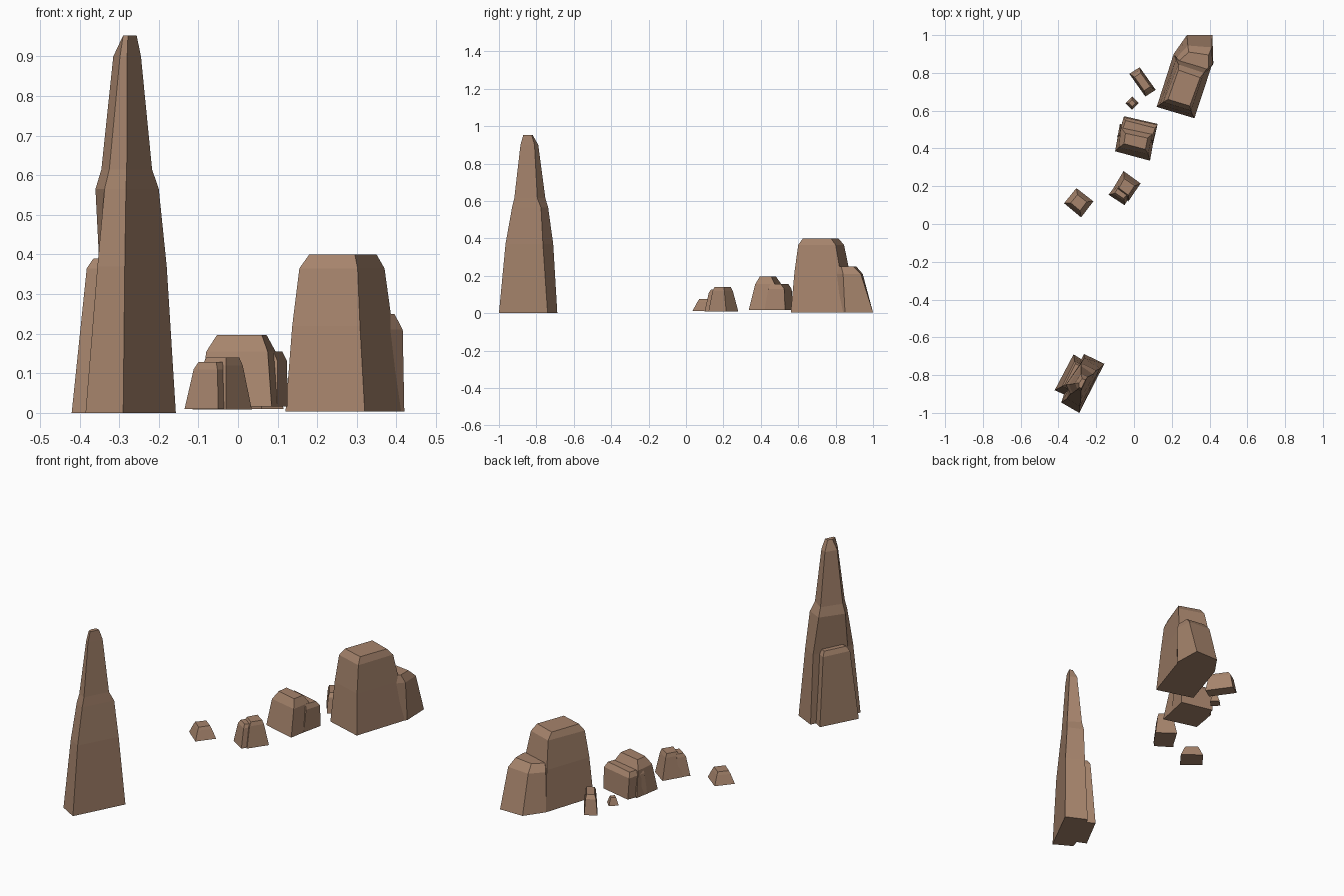
import bpy, bmesh

rock = bpy.data.materials.new("sandstone")
rock.diffuse_color = (0.38, 0.23, 0.15, 1)


def loft(name, *levels):
    """Closed stone from stacked outlines: (z, [(x, y), ...]), counter-clockwise."""
    bm = bmesh.new()
    rings = [[bm.verts.new((x, y, z)) for x, y in pts] for z, pts in levels]
    n = len(rings[0])
    for a, b in zip(rings, rings[1:]):
        for i in range(n):
            j = (i + 1) % n
            bm.faces.new((a[i], a[j], b[j], b[i]))
    bm.faces.new(rings[0][::-1])
    bm.faces.new(rings[-1])
    bmesh.ops.recalc_face_normals(bm, faces=bm.faces)
    me = bpy.data.meshes.new(name)
    bm.to_mesh(me)
    bm.free()
    me.materials.append(rock)
    ob = bpy.data.objects.new(name, me)
    bpy.context.collection.objects.link(ob)
    return ob


def taper(name, base, *steps):
    """Stone whose base outline shrinks about its centre: steps are (z, scale)."""
    cx = sum(p[0] for p in base) / len(base)
    cy = sum(p[1] for p in base) / len(base)
    return loft(name, *[(z, [(cx + (x - cx) * s, cy + (y - cy) * s) for x, y in base])
                        for z, s in steps])


def fuse(body, ledge):
    """Union the ledge into the body and drop the ledge object."""
    mod = body.modifiers.new("fuse", 'BOOLEAN')
    mod.operation, mod.object, mod.solver = 'UNION', ledge, 'EXACT'
    dg = bpy.context.evaluated_depsgraph_get()
    me = bpy.data.meshes.new_from_object(body.evaluated_get(dg))
    body.modifiers.clear()
    body.data = me
    bpy.data.objects.remove(ledge)


# tall spire with a buttress on its left side
spire = loft(
    "spire",
    (0, [(-.385, -.945), (-.29, -1), (-.157, -.74), (-.265, -.688), (-.37, -.90)]),
    (.37, [(-.355, -.925), (-.286, -.965), (-.18, -.765), (-.265, -.71), (-.35, -.885)]),
    (.565, [(-.337, -.90), (-.283, -.93), (-.20, -.775), (-.28, -.737), (-.36, -.85)]),
    (.615, [(-.325, -.895), (-.281, -.918), (-.217, -.795), (-.28, -.752), (-.345, -.85)]),
    (.90, [(-.298, -.875), (-.28, -.885), (-.245, -.81), (-.28, -.79), (-.315, -.845)]),
    (.953, [(-.29, -.865), (-.278, -.87), (-.256, -.825), (-.275, -.82), (-.29, -.84)]))
fuse(spire, loft(
    "buttress",
    (0, [(-.42, -.88), (-.33, -.92), (-.24, -.74), (-.32, -.69)]),
    (.365, [(-.382, -.86), (-.31, -.89), (-.25, -.76), (-.315, -.725)]),
    (.39, [(-.365, -.85), (-.30, -.87), (-.25, -.77), (-.31, -.74)])))

# large block with a lower ledge behind
block = loft(
    "large_block",
    (.004, [(.12, .62), (.32, .56), (.412, .84), (.21, .90)]),
    (.22, [(.137, .632), (.308, .58), (.39, .825), (.222, .875)]),
    (.365, [(.155, .645), (.302, .60), (.37, .80), (.235, .845)]),
    (.40, [(.18, .66), (.295, .625), (.35, .775), (.235, .815)]))
fuse(block, loft(
    "block_ledge",
    (.004, [(.20, .87), (.38, .80), (.42, .85), (.415, 1), (.28, 1), (.21, .90)]),
    (.21, [(.23, .83), (.36, .78), (.416, .84), (.412, .935), (.285, .945), (.225, .88)]),
    (.25, [(.24, .82), (.35, .77), (.395, .83), (.395, .895), (.29, .91), (.24, .865)])))

# medium block, slightly tilted look, ledge behind
medium = loft(
    "medium_block",
    (.016, [(-.10, .385), (.085, .335), (.11, .48), (-.075, .53)]),
    (.155, [(-.08, .405), (.075, .37), (.095, .475), (-.07, .51)]),
    (.197, [(-.053, .425), (.06, .395), (.072, .455), (-.045, .48)]))
fuse(medium, loft(
    "medium_ledge",
    (.016, [(-.09, .46), (.10, .42), (.125, .53), (-.05, .57)]),
    (.13, [(-.08, .47), (.10, .44), (.124, .525), (-.055, .565)]),
    (.155, [(-.07, .47), (.09, .45), (.112, .508), (-.045, .548)])))

# small boulder with a ledge at its front left
boulder = loft(
    "small_boulder",
    (.008, [(-.115, .18), (-.03, .12), (.035, .215), (-.055, .28)]),
    (.12, [(-.09, .185), (-.03, .142), (.012, .205), (-.053, .25)]),
    (.14, [(-.08, .19), (-.03, .153), (.003, .203), (-.052, .24)]))
fuse(boulder, loft(
    "boulder_ledge",
    (.01, [(-.135, .155), (-.05, .10), (-.02, .15), (-.10, .20)]),
    (.11, [(-.112, .16), (-.052, .122), (-.03, .16), (-.085, .20)]),
    (.128, [(-.10, .165), (-.055, .135), (-.03, .165), (-.08, .20)])))

# loose stones
taper("low_stone", [(-.37, .11), (-.28, .035), (-.215, .12), (-.305, .19)],
      (.012, 1), (.06, .68), (.075, .55))
taper("slab_stone", [(-.025, .795), (.06, .675), (.115, .71), (.03, .83)],
      (.01, 1), (.09, .8), (.11, .6))
taper("pebble", [(-.045, .64), (-.01, .605), (.025, .64), (-.01, .675)],
      (.01, 1), (.04, .65), (.05, .5))
